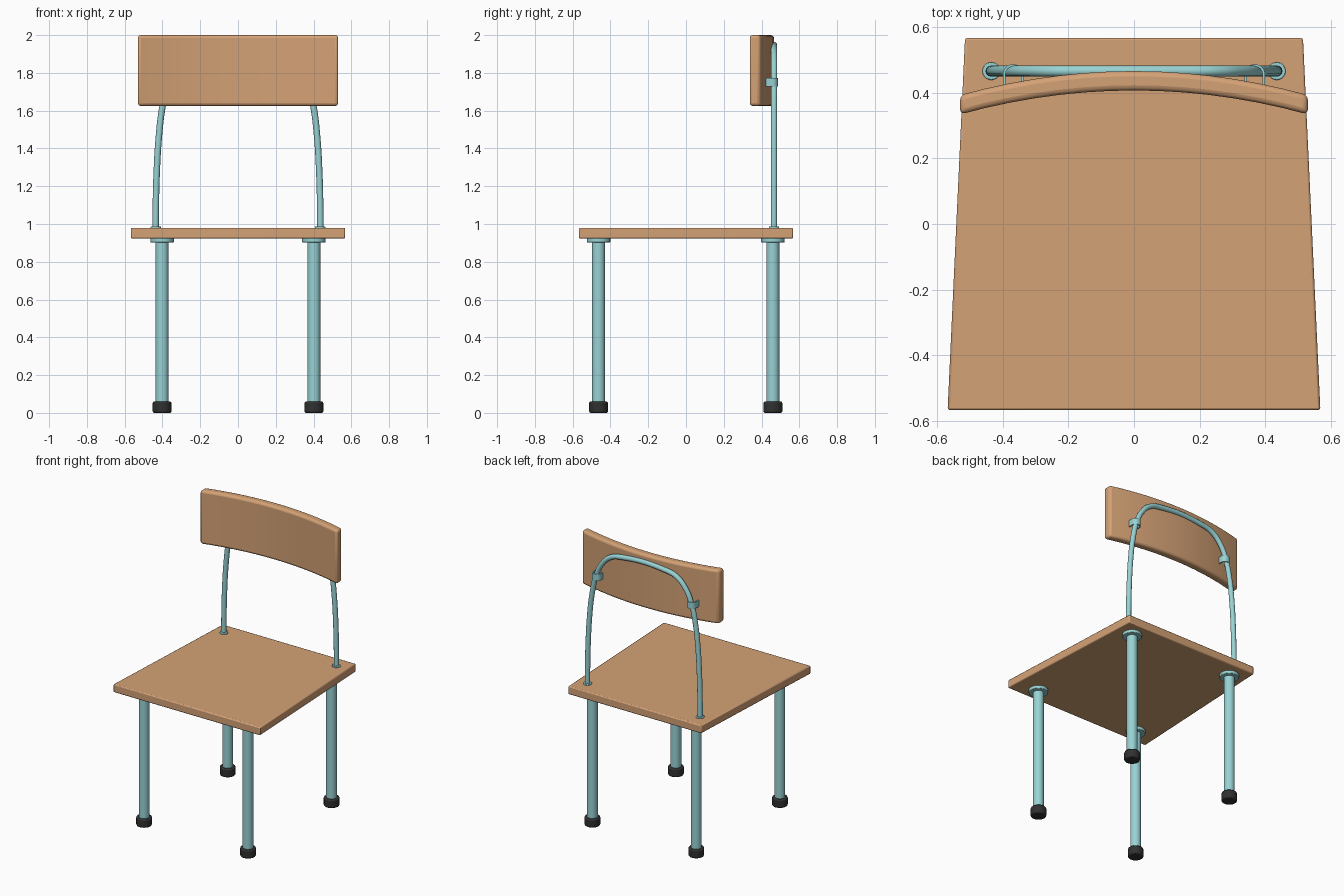
import bpy, bmesh, math

if "Cube" in bpy.data.objects:
    bpy.data.objects.remove(bpy.data.objects["Cube"])


def material(name, color):
    m = bpy.data.materials.new(name)
    m.diffuse_color = (*color, 1)
    m.use_nodes = True
    m.node_tree.nodes["Principled BSDF"].inputs["Base Color"].default_value = m.diffuse_color
    return m


WOOD = material("wood", (0.66, 0.36, 0.18))
TEAL = material("teal_metal", (0.32, 0.65, 0.66))
BLACK = material("black_rubber", (0.03, 0.03, 0.03))


def finish(ob, mat, bevel=0, segments=2):
    """Material, optional bevel and angle-based smooth shading."""
    ob.data.materials.append(mat)
    if bevel:
        mod = ob.modifiers.new("bevel", 'BEVEL')
        mod.width, mod.segments = bevel, segments
        mod.limit_method = 'ANGLE'
        mod.angle_limit = math.radians(40)
    bpy.ops.object.select_all(action='DESELECT')
    ob.select_set(True)
    bpy.context.view_layer.objects.active = ob
    bpy.ops.object.shade_smooth_by_angle(angle=math.radians(35))
    return ob


def slab(name, outline, z0, z1, mat, bevel=0, segments=2):
    """Extrude an xy outline from z0 up to z1."""
    bm = bmesh.new()
    face = bm.faces.new([bm.verts.new((x, y, z0)) for x, y in outline])
    ext = bmesh.ops.extrude_face_region(bm, geom=[face])
    for v in ext["geom"]:
        if isinstance(v, bmesh.types.BMVert):
            v.co.z = z1
    bmesh.ops.recalc_face_normals(bm, faces=bm.faces)
    me = bpy.data.meshes.new(name)
    bm.to_mesh(me)
    bm.free()
    ob = bpy.data.objects.new(name, me)
    bpy.context.collection.objects.link(ob)
    return finish(ob, mat, bevel, segments)


def cylinder(name, x, y, z0, z1, r, mat, bevel=0):
    bpy.ops.mesh.primitive_cylinder_add(vertices=32, radius=r, depth=z1 - z0,
                                        location=(x, y, (z0 + z1) / 2))
    ob = bpy.context.object
    ob.name = name
    return finish(ob, mat, bevel)


# Seat, slightly wider at the front
slab("seat", [(-0.568, -0.567), (0.568, -0.567), (0.515, 0.567), (-0.515, 0.567)],
     0.923, 0.98, WOOD, 0.007)

# Legs with mounting flanges and rubber feet
for row, y in (("front", -0.463), ("back", 0.46)):
    for side, x in (("left", -0.402), ("right", 0.402)):
        cylinder(f"{row}_leg_{side}", x, y, 0.03, 0.925, 0.034, TEAL)
        cylinder(f"{row}_flange_{side}", x, y, 0.902, 0.925, 0.062, TEAL, 0.003)
        cylinder(f"{row}_foot_{side}", x, y, 0.0, 0.06, 0.05, BLACK, 0.008)

# Curved backrest panel
def arc(y_mid, x):
    return y_mid - 0.073 * (x / 0.53) ** 2

N = 14
xs = [-0.53 + 1.06 * i / N for i in range(N + 1)]
outline = [(x, arc(0.407, x)) for x in xs] + [(x, arc(0.466, x)) for x in reversed(xs)]
slab("backrest", outline, 1.625, 2.0, WOOD, 0.016, 3)

# Bent tube frame carrying the backrest
TUBE_Y = 0.466
half = [(0.436, 0.95), (0.435, 1.1), (0.43, 1.28), (0.42, 1.45), (0.4, 1.62),
        (0.37, 1.75), (0.325, 1.845), (0.255, 1.912), (0.17, 1.935)]
path = half + [(-x, z) for x, z in reversed(half)]
cu = bpy.data.curves.new("back_tube", 'CURVE')
cu.dimensions = '3D'
cu.bevel_depth, cu.bevel_resolution, cu.resolution_u = 0.017, 4, 5
cu.use_fill_caps = True
sp = cu.splines.new('BEZIER')
sp.bezier_points.add(len(path) - 1)
for p, (x, z) in zip(sp.bezier_points, path):
    p.co = (x, TUBE_Y, z)
    p.handle_left_type = p.handle_right_type = 'AUTO'
tube = bpy.data.objects.new("back_tube", cu)
bpy.context.collection.objects.link(tube)
bpy.ops.object.select_all(action='DESELECT')
tube.select_set(True)
bpy.context.view_layer.objects.active = tube
bpy.ops.object.convert(target='MESH')
finish(bpy.context.object, TEAL)

# Tube collars on the seat and U-shaped clamps on the backrest
for side, s in (("left", -1), ("right", 1)):
    cylinder(f"tube_collar_{side}", s * 0.435, TUBE_Y, 0.975, 0.988, 0.027, TEAL, 0.003)
    cx = s * 0.368

    def u_line(r, rise):
        bend = [math.pi * i / 12 for i in range(13)]
        return ([(cx + r, 0.42)]
                + [(cx + r * math.cos(a), 0.459 + rise * math.sin(a)) for a in bend]
                + [(cx - r, 0.42)])

    slab(f"clamp_{side}", u_line(0.031, 0.028) + u_line(0.023, 0.021)[::-1],
         1.727, 1.772, TEAL)
